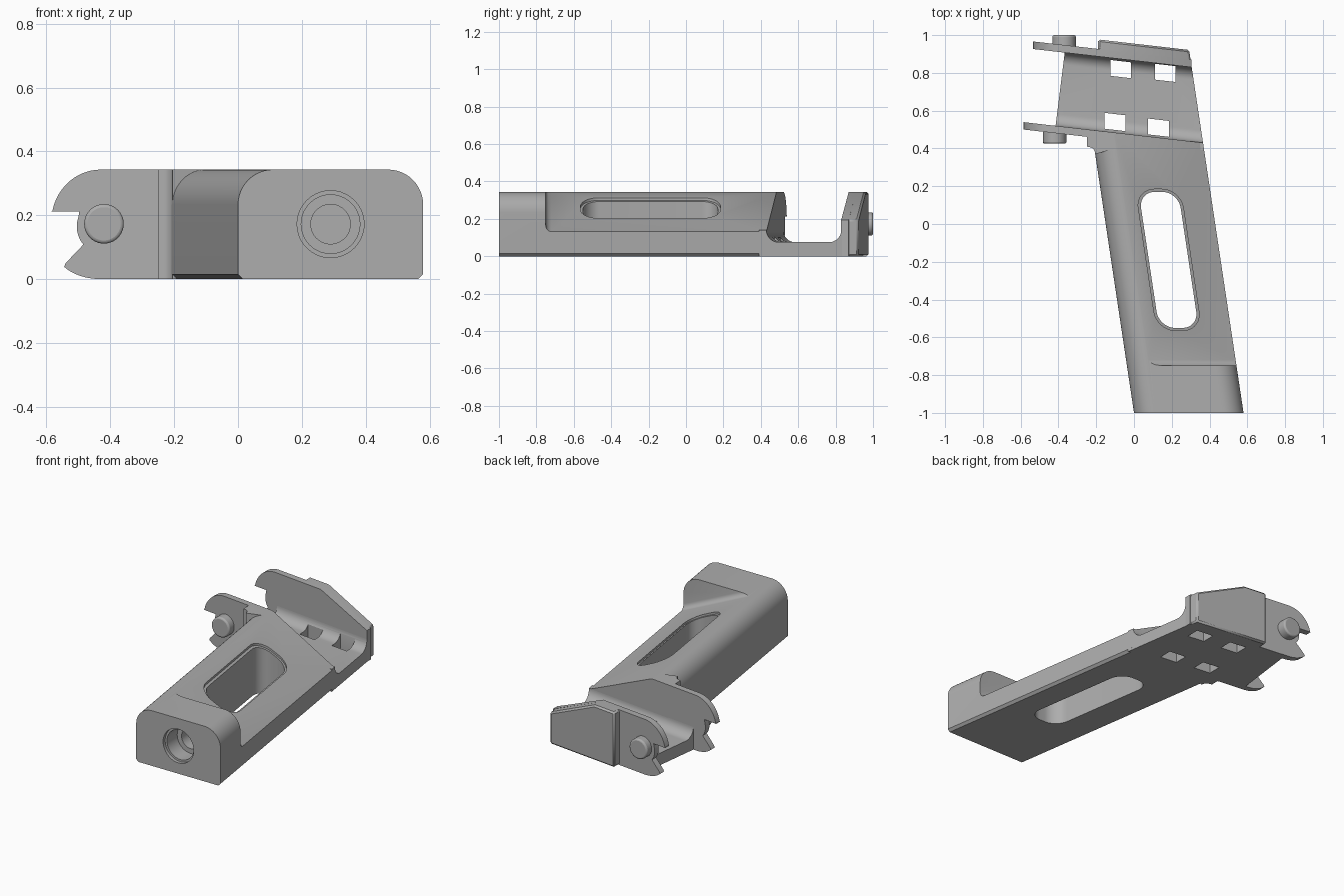
import bpy, bmesh
from math import sin, cos, pi, radians
from mathutils import Vector

if "Cube" in bpy.data.objects:
    bpy.data.objects.remove(bpy.data.objects["Cube"])

GREY = (0.42, 0.42, 0.42)
grey = bpy.data.materials.new("plain grey")
grey.use_nodes = True
grey.diffuse_color = (*GREY, 1)
grey.node_tree.nodes["Principled BSDF"].inputs["Base Color"].default_value = (*GREY, 1)

HEIGHT = 0.343
BODY_LEAN, JAW_LEAN = 0.15, 0.115


def arc(cx, cy, rx, ry, start, end, n=12):
    angles = [radians(start + (end - start) * i / n) for i in range(n + 1)]
    return [(cx + rx * cos(a), cy + ry * sin(a)) for a in angles]


# Placement rules: profile point (p, q) at extrusion distance t
def along_body(p, q, t):
    return Vector((p - BODY_LEAN * (t + 1), t, q))


def body_plan(p, q, t):
    return Vector((p - BODY_LEAN * (q + 1), q, t))


def across_jaw(p, q, t):
    return Vector((p, t - JAW_LEAN * p, q))


def jaw_section(p, q, t):
    return Vector((t, p - JAW_LEAN * t, q))


def upright(p, q, t):
    return Vector((p, q, t))


def lengthwise(p, q, t):
    return Vector((p, t, q))


def right_end(v):
    return 0.4375 - 0.1526 * v


def prism(name, pts, a, b, place, round_edge=None):
    """Extrude a profile between a and b, which may depend on p."""
    bm = bmesh.new()
    rings = []
    for end in (a, b):
        rings.append([bm.verts.new(place(p, q, end(p) if callable(end) else end))
                      for p, q in pts])
    n = len(pts)
    bm.faces.new(rings[0])
    bm.faces.new(rings[1])
    for i in range(n):
        j = (i + 1) % n
        bm.faces.new((rings[0][i], rings[0][j], rings[1][j], rings[1][i]))
    if round_edge:
        edge = bm.edges.get((rings[0][0], rings[0][1]))
        bmesh.ops.bevel(bm, geom=[edge], offset=round_edge, segments=6,
                        profile=0.5, affect='EDGES')
    bmesh.ops.recalc_face_normals(bm, faces=bm.faces)
    mesh = bpy.data.meshes.new(name)
    bm.to_mesh(mesh)
    bm.free()
    mesh.materials.append(grey)
    obj = bpy.data.objects.new(name, mesh)
    bpy.context.collection.objects.link(obj)
    return obj


def activate(obj):
    bpy.ops.object.select_all(action='DESELECT')
    obj.select_set(True)
    bpy.context.view_layer.objects.active = obj


def cut(obj, cutter):
    mod = obj.modifiers.new("cut", 'BOOLEAN')
    mod.operation = 'DIFFERENCE'
    mod.solver = 'EXACT'
    mod.object = cutter
    activate(obj)
    bpy.ops.object.modifier_apply(modifier=mod.name)
    bpy.data.objects.remove(cutter)


def bevel(obj, width, segments):
    mod = obj.modifiers.new("soft edge", 'BEVEL')
    mod.width, mod.segments = width, segments
    mod.limit_method, mod.angle_limit = 'ANGLE', radians(50)


# Leaning grip body with rounded top corners and chamfered bottom
R = 0.11
section = [(0.015, 0), (0.565, 0), (0.58, 0.015)]
section += arc(0.58 - R, HEIGHT - R, R, R, 0, 90)
section += arc(R, HEIGHT - R, R, R, 90, 180) + [(0, 0.015)]
body = prism("grip_body", section, -1, lambda u: 0.498 - 0.117 * u, along_body)

# Sloped top behind the end block
wedge = [(0.12, HEIGHT), (0.68, 0.086), (0.68, 0.5), (0.12, 0.5)]
cut(body, prism("slope_cutter", wedge, -0.75, 0.7, along_body, round_edge=0.03))

# Long rounded slot through the body, with a slight lip following the slope
def slot_outline(grow):
    r = 0.085 + grow
    lo, hi = 0.285, 0.325
    top, low = 0.085, -0.465
    return (arc(hi, top, r, r, 0, 90) + arc(lo, top, r, r, 90, 180)
            + arc(lo, low, r, r, 180, 270) + arc(hi, low, r, r, 270, 360))


cut(body, prism("slot_cutter", slot_outline(0), -0.1, 0.5, body_plan))
cut(body, prism("slot_lip_cutter", slot_outline(0.014),
                lambda u: HEIGHT - 0.456 * (u - 0.12) - 0.014, 0.5, body_plan))

# Stepped socket in the end block
for radius, depth in ((0.105, 0.02), (0.092, 0.12), (0.062, 0.2)):
    circle = arc(0.29, 0.172, radius, radius, 0, 360, 40)[:-1]
    cut(body, prism("socket_cutter", circle, -1.1, -1 + depth, lengthwise))

# Channel floor with coved inner corners
C = 0.065
floor_z = 0.075
channel = [(0.433, 0), (0.905, 0), (0.905, floor_z + C)]
channel += arc(0.865 - C, floor_z + C, C, C, 0, -90)
channel += arc(0.472 + C, floor_z + C, C, C, -90, -180) + [(0.433, floor_z + C)]
channel_floor = prism("channel_floor", channel,
                      lambda v: -0.415 + 0.123 * (v - 0.472), right_end, jaw_section)
for x, v in ((-0.07, 0.812), (0.165, 0.819), (-0.10, 0.5285), (0.13, 0.525)):
    square = [(x - 0.055, v - 0.042), (x + 0.055, v - 0.042),
              (x + 0.055, v + 0.042), (x - 0.055, v + 0.042)]
    window = prism("window_cutter", square, -0.1, 0.3,
                   lambda p, q, t: across_jaw(p, t, q))
    cut(channel_floor, window)


# Hooked plates: the open jaw outline followed by the closing right-hand side
def hook(shift):
    tip = arc(-0.43, 0.18, 0.155, HEIGHT - 0.18, 90, 168)
    mouth = [(-0.585, 0.212), (-0.497, 0.212)]
    throat = arc(-0.425, 0.165, 0.08, 0.085, 160, 222, 8)
    lower = [(-0.54, 0.05)] + arc(-0.43, 0.09, 0.14, 0.09, 215, 270, 8)
    return [(x + shift, z) for x, z in tip + mouth + throat + lower]


front_jaw = prism("front_jaw_plate", hook(0) + [(-0.1, 0), (-0.1, HEIGHT)],
                  0.433, 0.472, across_jaw)
right_side = [(0.305, 0), (0.305, 0.195), (-0.04, HEIGHT)]
back_jaw = prism("back_jaw_plate", hook(0.05) + right_side, 0.865, 0.905, across_jaw)

# Thick pad on the back plate, its end following the body's lean
pad_outline = [(-0.19, 0), (0.3055, 0), (0.3055, 0.195), (-0.04, HEIGHT), (-0.19, HEIGHT)]
pad = prism("back_pad", pad_outline, 0.866, 0.955,
            lambda p, q, t: across_jaw(p if p < 0 else right_end(t), q, t))
bevel(pad, 0.01, 1)

# Shoulder blending the front plate into the body
shoulder = [(-0.25, 0.47), (-0.25, 0.41)]
shoulder += arc(-0.24, 0.37, 0.035, 0.037, 90, 0, 8) + [(-0.1, 0.40), (-0.1, 0.47)]
prism("jaw_shoulder", shoulder, 0, HEIGHT, upright)

# Round pins on the outside of both plates
for name, x, y0, y1 in (("front_pin", -0.42, 0.425, 0.5),
                        ("back_pin", -0.37, 0.92, 1.0)):
    circle = arc(x, 0.173, 0.062, 0.062, 0, 360, 40)[:-1]
    bevel(prism(name, circle, y0, y1, lengthwise), 0.01, 3)

for obj in list(bpy.context.scene.objects):
    if obj.type == 'MESH':
        activate(obj)
        bpy.ops.object.shade_smooth_by_angle(angle=radians(30))
